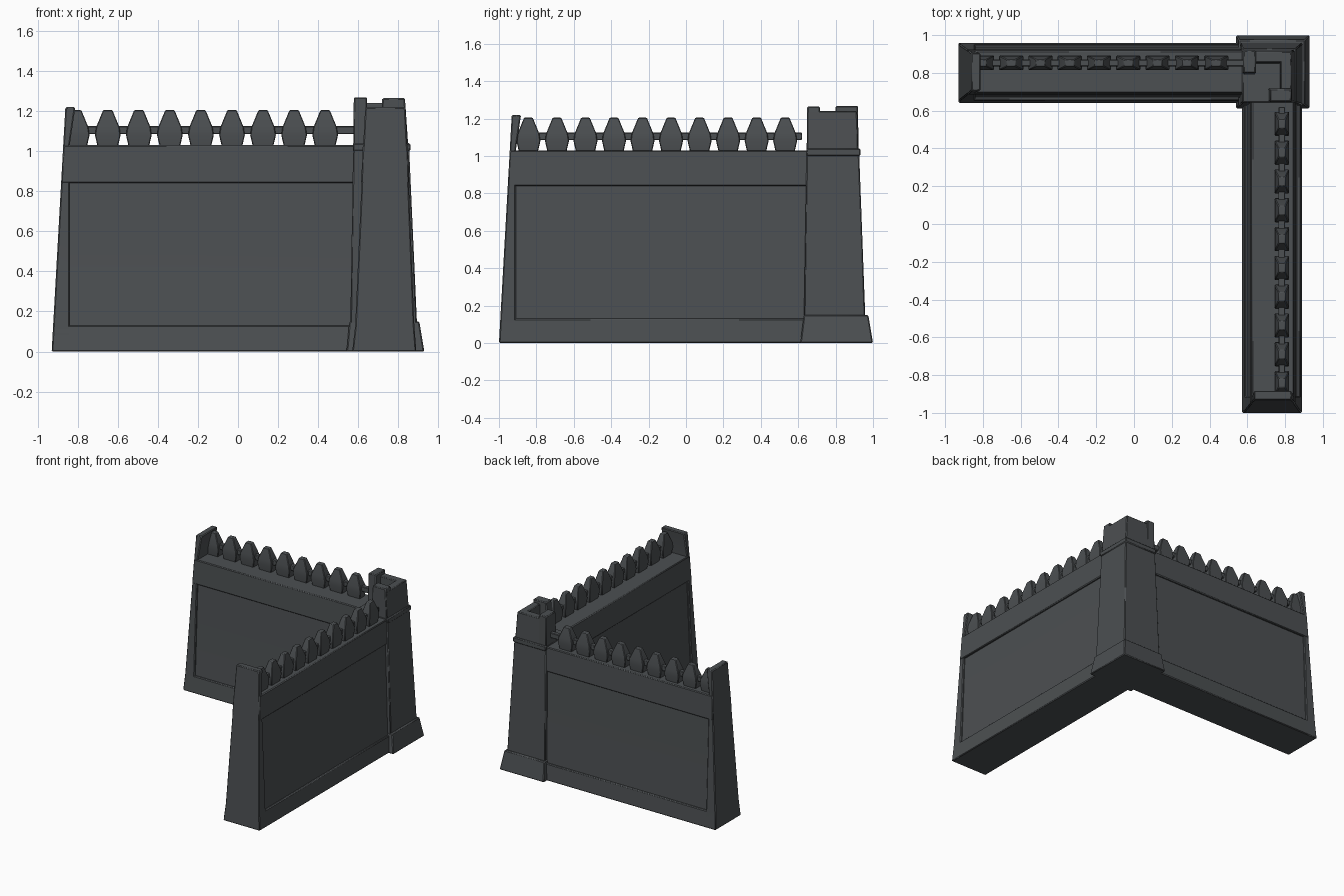
import bpy, bmesh

if "Cube" in bpy.data.objects:
    bpy.data.objects.remove(bpy.data.objects["Cube"])

stone = bpy.data.materials.new("dark_slate_stone")
stone.diffuse_color = (0.072, 0.079, 0.084, 1)
stone.use_nodes = True
stone.node_tree.nodes["Principled BSDF"].inputs["Base Color"].default_value = stone.diffuse_color


def loft(bm, rings):
    """Stack of rectangles (z, a0, a1, b0, b1) closed at both ends."""
    prev = None
    for z, a0, a1, b0, b1 in rings:
        cur = [bm.verts.new(p) for p in ((a0, b0, z), (a1, b0, z), (a1, b1, z), (a0, b1, z))]
        if prev:
            for i in range(4):
                j = (i + 1) % 4
                bm.faces.new((prev[i], prev[j], cur[j], cur[i]))
        else:
            bm.faces.new(cur[::-1])
        prev = cur
    bm.faces.new(prev)


def part(name, lofts, swap=False, shift=0.0, bevel=0.006):
    """One object from lofts; swap turns (along, across) into (y, x)."""
    bm = bmesh.new()
    for rings in lofts:
        loft(bm, rings)
    for v in bm.verts:
        a, b, z = v.co
        v.co = (b, a, z) if swap else (a, b + shift, z)
    bmesh.ops.recalc_face_normals(bm, faces=bm.faces)
    me = bpy.data.meshes.new(name)
    bm.to_mesh(me)
    bm.free()
    me.materials.append(stone)
    ob = bpy.data.objects.new(name, me)
    bpy.context.collection.objects.link(ob)
    if bevel:
        mod = ob.modifiers.new("soft_edges", 'BEVEL')
        mod.width = bevel
        mod.segments = 1
    bpy.ops.object.select_all(action='DESELECT')
    ob.select_set(True)
    bpy.context.view_layer.objects.active = ob
    bpy.ops.object.shade_smooth_by_angle(angle=0.6)
    return ob


def side(z):
    """Inner and outer face of the tapering wall at height z."""
    if z < 0.13:
        t = z / 0.13
        return 0.57 + 0.015 * t, 0.89 - 0.01 * t
    t = (z - 0.13) / 0.9
    return 0.585 + 0.04 * t, 0.88 - 0.035 * t


def wing(name, end, spikes, swap, shift):
    far = 0.72
    tip = lambda z: end + 0.056 * z

    def slab(zs, inset=0.0, a1=far, extra=0.0):
        return [(z, tip(z) + extra, a1, side(z)[0] + inset, side(z)[1] - inset) for z in zs]

    # recessed wall panels
    part(name + "_wall_core", [slab((0.02, 0.13, 1.02), 0.014, far, 0.02)], swap, shift, 0)
    # plinth, top band
    part(name + "_plinth", [slab((0.0, 0.05, 0.13))], swap, shift)
    part(name + "_top_band", [slab((0.84, 1.03), -0.002)], swap, shift)
    # raised pier at the free end
    low = [(z, tip(z), end + 0.09, *side(z)) for z in (0.0, 0.13, 1.03)]
    part(name + "_end_pier", [low + [(1.22, tip(1.22), end + 0.118, 0.635, 0.835)]], swap, shift)
    # pointed palisade and its rail
    pales = []
    for u in spikes:
        pales.append([(z, u - w, u + w, 0.783 - d, 0.783 + d) for z, w, d in
                      ((1.02, 0.05, 0.030), (1.08, 0.064, 0.038),
                       (1.12, 0.058, 0.036), (1.205, 0.023, 0.018))])
    part(name + "_spikes", pales, swap, shift, 0.004)
    part(name + "_rail", [[(z, end + 0.08, 0.62, 0.765, 0.80) for z in (1.085, 1.125)]],
         swap, shift, 0.004)


# two wings meeting at the corner
wing("side_wing", -1.0, [0.53 - 0.1525 * k for k in range(10)], True, 0.0)
wing("back_wing", -0.93, [0.435 - 0.155 * k for k in range(9)], False, 0.07)

# corner tower
part("tower_plinth", [[(0.0, 0.54, 0.93, 0.61, 1.0), (0.03, 0.545, 0.925, 0.615, 0.995),
                       (0.15, 0.555, 0.905, 0.63, 0.975)]])
part("tower_body", [[(0.1, 0.56, 0.895, 0.63, 0.96), (1.04, 0.575, 0.853, 0.645, 0.925)]])
part("tower_ledge", [[(1.0, 0.573, 0.86, 0.643, 0.933), (1.04, 0.573, 0.86, 0.643, 0.933)]])

# tower parapet on the two outer sides, with taller end posts
part("tower_parapet_back", [[(1.02, 0.58, 0.85, 0.85, 0.922), (1.24, 0.58, 0.835, 0.855, 0.915)]])
part("tower_parapet_side", [[(1.02, 0.77, 0.85, 0.655, 0.922), (1.24, 0.775, 0.835, 0.655, 0.915)]])
part("tower_post_back", [[(1.02, 0.575, 0.645, 0.79, 0.922), (1.268, 0.578, 0.645, 0.80, 0.92)]])
part("tower_post_side", [[(1.02, 0.71, 0.85, 0.645, 0.718), (1.265, 0.72, 0.833, 0.648, 0.716)]])
